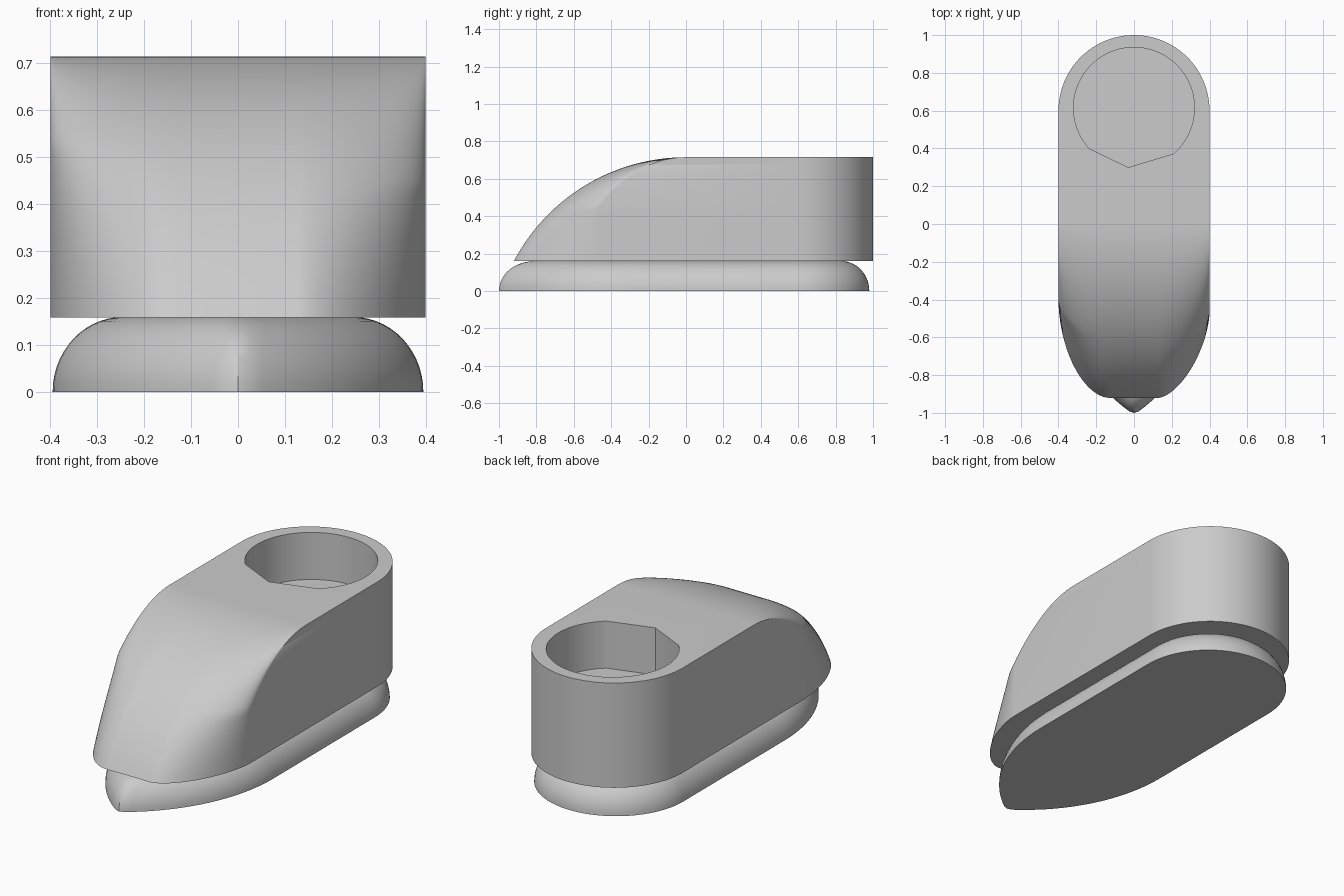
import bpy, bmesh
from math import sin, cos, pi, sqrt, asin, acos, atan2

if "Cube" in bpy.data.objects:
    bpy.data.objects.remove(bpy.data.objects["Cube"])


def finish(obj):
    bpy.ops.object.select_all(action='DESELECT')
    bpy.context.view_layer.objects.active = obj
    obj.select_set(True)
    bpy.ops.object.shade_smooth_by_angle(angle=0.5)


def loft(name, rings):
    """Skin equal-length closed rings from bottom to top and cap both ends."""
    bm = bmesh.new()
    loops = [[bm.verts.new(p) for p in ring] for ring in rings]
    n = len(loops[0])
    for a, b in zip(loops, loops[1:]):
        for i in range(n):
            j = (i + 1) % n
            bm.faces.new((a[i], a[j], b[j], b[i]))
    bm.faces.new(loops[0][::-1])
    bm.faces.new(loops[-1])
    bmesh.ops.recalc_face_normals(bm, faces=bm.faces)
    mesh = bpy.data.meshes.new(name)
    bm.to_mesh(mesh)
    bm.free()
    obj = bpy.data.objects.new(name, mesh)
    bpy.context.collection.objects.link(obj)
    return obj


def back_arc(r, cy, n=48):
    return [(r * cos(pi * i / n), cy + r * sin(pi * i / n)) for i in range(n + 1)]


# Base: round back, pointed-arch front, quarter-round edge
def base_ring(inset, z):
    big, cx, y0 = 0.895 - inset, -0.5, -0.267
    end = acos((0.025 - cx) / big)
    right = [(cx + big * cos(end * i / 24), y0 - big * sin(end * i / 24))
             for i in range(24, -1, -1)]
    tip = [(0, right[0][1] - 0.008)]
    left = [(-x, y) for x, y in reversed(right)]
    pts = tip + right + back_arc(0.395 - inset, 0.585) + left
    return [(x, y, z) for x, y in pts]


steps = 14
base = loft("base", [base_ring(0.15 * (1 - cos(pi / 2 * i / steps)),
                               0.16 * sin(pi / 2 * i / steps))
                     for i in range(steps + 1)])
finish(base)

# Body: level slices whose front follows the arched nose
TOP, R = 0.715, 1.04


def corner(side, front, limit, power, n=24):
    """Rounded front corner from the flat nose out to the side wall."""
    rear = max(limit, 0.67 * front)
    pts = []
    for i in range(n + 1):
        t = pi / 2 * i / n
        pts.append((side * (0.13 + 0.27 * sin(t) ** (2 / power)),
                    rear + (front - rear) * cos(t) ** (2 / power) if i < n else rear))
    return pts


def body_ring(front):
    z = TOP - R + sqrt(R * R - front * front)
    pts = corner(1, front, -0.47, 1.6) + back_arc(0.4, 0.6)
    pts += corner(-1, front, -0.40, 1.85)[::-1]
    return [(x, y, z) for x, y in pts]


last = asin(0.92 / R)
body = loft("body", [body_ring(-R * sin(last * (1 - i / 40)) - 0.0005)
                     for i in range(41)])

# Socket: round pocket with a pointed front
start, stop = atan2(-0.245, 0.21), atan2(-0.215, -0.235) + 2 * pi
pocket = [(0.32 * cos(start + (stop - start) * i / 64),
           0.615 + 0.32 * sin(start + (stop - start) * i / 64)) for i in range(65)]
pocket.append((-0.03, 0.30))
cutter = loft("socket_cutter", [[(x, y, z) for x, y in pocket] for z in (0.465, 0.9)])
cutter.hide_render = True
cut = body.modifiers.new("socket", 'BOOLEAN')
cut.operation, cut.solver, cut.object = 'DIFFERENCE', 'EXACT', cutter
bpy.context.view_layer.objects.active = body
bpy.ops.object.modifier_apply(modifier=cut.name)
bpy.data.objects.remove(cutter)
finish(body)
